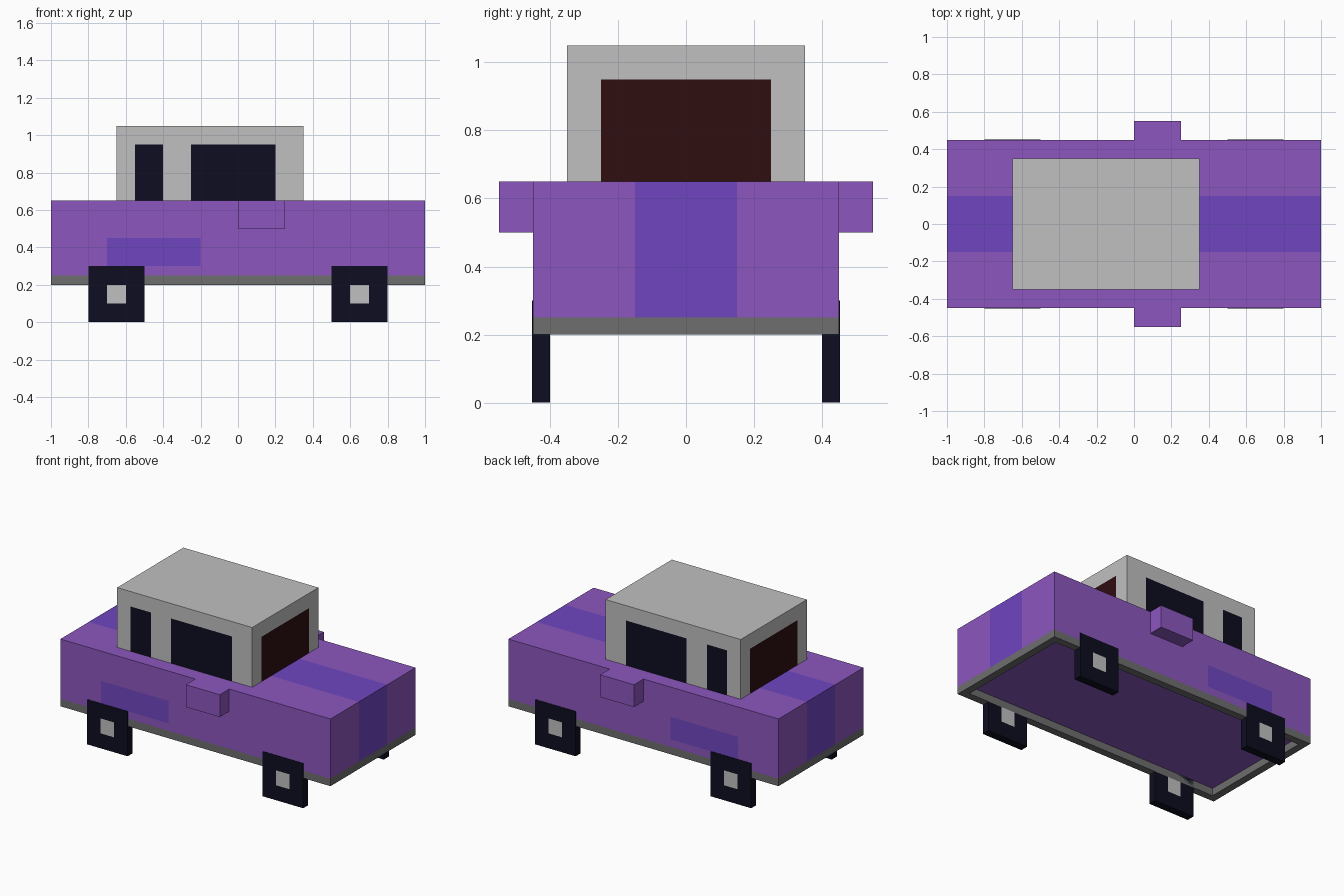
import bpy, bmesh
from mathutils import Vector

cube = bpy.data.objects.get("Cube")
if cube:
    bpy.data.objects.remove(cube, do_unlink=True)


def material(name, rgb):
    """Flat colour from 0-255 display values."""
    lin = [((c / 255 + 0.055) / 1.055) ** 2.4 if c > 10 else c / 255 / 12.92 for c in rgb]
    m = bpy.data.materials.new(name)
    m.use_nodes = True
    m.diffuse_color = (*lin, 1)
    bsdf = m.node_tree.nodes["Principled BSDF"]
    bsdf.inputs["Base Color"].default_value = (*lin, 1)
    bsdf.inputs["Roughness"].default_value = 0.9
    return m


PURPLE = material("body purple", (140, 87, 191))
STRIPE = material("stripe violet", (112, 70, 192))
SILVER = material("cabin silver", (192, 192, 192))
GREY = material("sill grey", (110, 110, 110))
DARK = material("navy black", (13, 13, 33))
RED = material("windscreen dark red", (46, 14, 16))


def box(name, lo, hi, mats, cuts=((), (), ()), rule=None, open_ends=False):
    """Box from corner to corner, cut along each axis, faces coloured by rule(centre, normal)."""
    lo, hi = Vector(lo), Vector(hi)
    bm = bmesh.new()
    bmesh.ops.create_cube(bm, size=1)
    for v in bm.verts:
        v.co = (lo + hi) / 2 + v.co * (hi - lo)
    if open_ends:
        ends = [f for f in bm.faces if abs(f.normal.z) > 0.5]
        bmesh.ops.delete(bm, geom=ends, context="FACES")
    for axis, values in enumerate(cuts):
        normal = Vector([float(i == axis) for i in range(3)])
        for value in values:
            geom = bm.verts[:] + bm.edges[:] + bm.faces[:]
            bmesh.ops.bisect_plane(bm, geom=geom, dist=1e-5, plane_co=normal * value, plane_no=normal)
    bm.normal_update()
    if rule:
        for f in bm.faces:
            f.material_index = rule(f.calc_center_median(), f.normal)
    mesh = bpy.data.meshes.new(name)
    bm.to_mesh(mesh)
    bm.free()
    for m in mats:
        mesh.materials.append(m)
    obj = bpy.data.objects.new(name, mesh)
    bpy.context.collection.objects.link(obj)
    return obj


# Body: centre stripe over top and ends, violet panel on both sides
def body_rule(c, n):
    stripe = abs(c.y) < 0.15 and n.z > -0.5
    panel = abs(n.y) > 0.5 and -0.7 < c.x < -0.2 and 0.3 < c.z < 0.45
    return 1 if stripe or panel else 0


box("body", (-1, -0.45, 0.25), (1, 0.45, 0.65), [PURPLE, STRIPE],
    ((-0.7, -0.2), (-0.15, 0.15), (0.3, 0.45)), body_rule)


# Cabin: two windows per side, dark red screens at both ends
def cabin_rule(c, n):
    if c.z > 0.95:
        return 0
    if abs(n.y) > 0.5 and (-0.55 < c.x < -0.4 or -0.25 < c.x < 0.2):
        return 1
    if abs(n.x) > 0.5 and abs(c.y) < 0.25:
        return 2
    return 0


box("cabin", (-0.65, -0.35, 0.65), (0.35, 0.35, 1.05), [SILVER, DARK, RED],
    ((-0.55, -0.4, -0.25, 0.2), (-0.25, 0.25), (0.95,)), cabin_rule)

# Sill: hollow frame under the body
sill = box("sill_frame", (-1, -0.45, 0.2), (1, 0.45, 0.25), [GREY], open_ends=True)
thick = sill.modifiers.new("thickness", "SOLIDIFY")
thick.thickness = 0.05
thick.offset = -1
thick.use_even_offset = True

# Wheels with square hubs, and side mirrors
for side, s in (("right", -1), ("left", 1)):
    for end, x in (("rear", -0.65), ("front", 0.65)):
        y0, y1 = sorted((s * 0.40, s * 0.453))
        box(f"{end}_wheel_{side}", (x - 0.15, y0, 0), (x + 0.15, y1, 0.3), [DARK, SILVER],
            ((x - 0.05, x + 0.05), (), (0.1, 0.2)),
            lambda c, n, x=x: int(abs(n.y) > 0.5 and abs(c.x - x) < 0.05 and 0.1 < c.z < 0.2))
    y0, y1 = sorted((s * 0.45, s * 0.55))
    box(f"mirror_{side}", (0, y0, 0.5), (0.25, y1, 0.65), [PURPLE])
